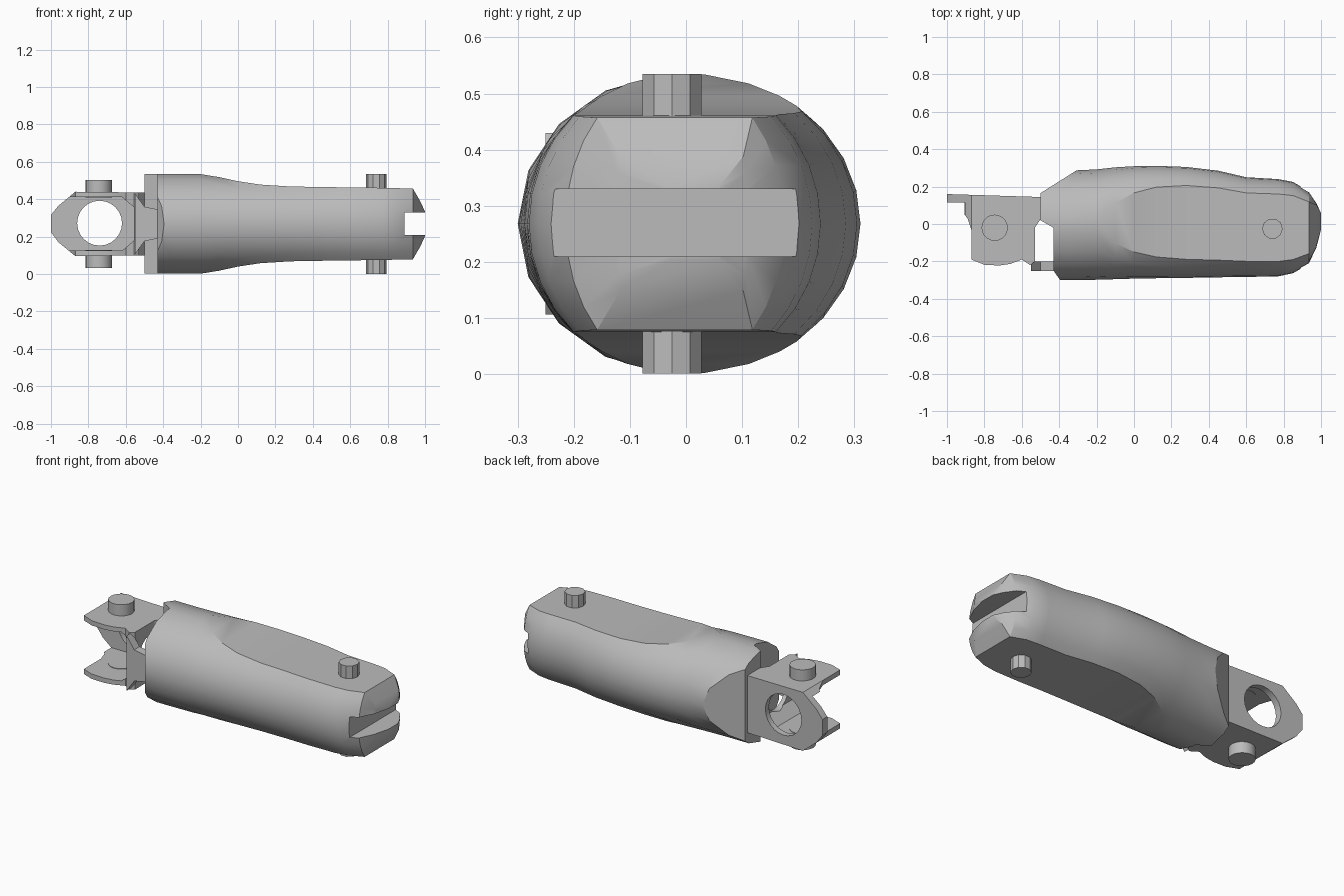
import bpy, bmesh, math
from mathutils import Vector

cube = bpy.data.objects.get("Cube")
if cube:
    bpy.data.objects.remove(cube, do_unlink=True)

MID = 0.268          # height of the long axis
grey = bpy.data.materials.new("plain grey")
grey.use_nodes = True
grey.diffuse_color = (0.5, 0.5, 0.5, 1)
grey.node_tree.nodes["Principled BSDF"].inputs["Base Color"].default_value = (0.5, 0.5, 0.5, 1)


def finish(bm, name):
    bmesh.ops.recalc_face_normals(bm, faces=bm.faces)
    mesh = bpy.data.meshes.new(name)
    bm.to_mesh(mesh)
    bm.free()
    mesh.materials.append(grey)
    ob = bpy.data.objects.new(name, mesh)
    bpy.context.collection.objects.link(ob)
    return ob


def prism(name, outline, lo, hi, axis="z"):
    """Extrude an outline: xy along z, xz along y, or yz along x."""
    place = {"z": lambda a, b, c: (a, b, c),
             "y": lambda a, b, c: (a, c, b),
             "x": lambda a, b, c: (c, a, b)}[axis]
    bm = bmesh.new()
    face = bm.faces.new([bm.verts.new(place(a, b, lo)) for a, b in outline])
    new = bmesh.ops.extrude_face_region(bm, geom=[face])["geom"]
    bmesh.ops.translate(bm, vec=place(0, 0, hi - lo),
                        verts=[v for v in new if isinstance(v, bmesh.types.BMVert)])
    return finish(bm, name)


def circle(a, b, r, n):
    return [(a + r * math.cos(i * math.tau / n), b + r * math.sin(i * math.tau / n))
            for i in range(n)]


def combine(ob, tool, operation="DIFFERENCE"):
    mod = ob.modifiers.new("cut", "BOOLEAN")
    mod.operation, mod.solver, mod.object = operation, "EXACT", tool
    bpy.context.view_layer.objects.active = ob
    bpy.ops.object.modifier_apply(modifier=mod.name)
    bpy.data.objects.remove(tool, do_unlink=True)


def smooth(ob):
    bpy.ops.object.select_all(action="DESELECT")
    ob.select_set(True)
    bpy.context.view_layer.objects.active = ob
    bpy.ops.object.shade_smooth_by_angle(angle=math.radians(28))


# Barrel stations: x, front y, back y, half height of the flattened top and bottom
stations = [
    (-0.5, -0.30, 0.285, 0.266), (-0.35, -0.30, 0.285, 0.266),
    (-0.2, -0.298, 0.292, 0.266), (-0.1, -0.295, 0.303, 0.25),
    (0.0, -0.292, 0.309, 0.228), (0.12, -0.29, 0.311, 0.21),
    (0.28, -0.288, 0.305, 0.2), (0.45, -0.285, 0.285, 0.197),
    (0.6, -0.283, 0.25, 0.195), (0.77, -0.28, 0.24, 0.193),
    (0.85, -0.263, 0.225, 0.191), (0.935, -0.215, 0.175, 0.189),
    (0.975, -0.13, 0.115, 0.12), (1.0, -0.03, 0.06, 0.065),
]
STEPS = 9
bm = bmesh.new()
rings = []
for x, front, back, half in stations:
    centre, radius = (front + back) / 2, (back - front) / 2
    limit = math.asin(min(half / 0.268, 0.995))
    ring = []
    for side in (1, -1):
        for i in range(STEPS):
            t = side * limit * (2 * i / (STEPS - 1) - 1)
            ring.append(bm.verts.new((x, centre + side * radius * math.cos(t),
                                      MID + 0.268 * math.sin(t))))
    rings.append(ring)
count = 2 * STEPS
for a, b in zip(rings, rings[1:]):
    for i in range(count):
        j = (i + 1) % count
        bm.faces.new((a[i], a[j], b[j], b[i]))
bm.faces.new(rings[0])
bm.faces.new(rings[-1])

# Slanted cuts on the back and front corners of the clevis end
for point, normal in (((-0.5, 0.165, 0), (-0.12, 0.19, 0)),
                      ((-0.43, -0.25, 0), (-0.05, -0.035, 0))):
    bmesh.ops.bisect_plane(bm, geom=bm.verts[:] + bm.edges[:] + bm.faces[:],
                           plane_co=point, plane_no=Vector(normal).normalized(),
                           clear_outer=True)
    bmesh.ops.holes_fill(bm, edges=[e for e in bm.edges if e.is_boundary], sides=0)
barrel = finish(bm, "barrel")

# Step in the clevis end and slot in the rounded end
combine(barrel, prism("step_cutter", [(-0.6, 0.02), (-0.5, 0.02), (-0.43, -0.02),
                                      (-0.43, -0.4), (-0.6, -0.4)], -0.1, 0.7))
combine(barrel, prism("slot_cutter", [(0.89, 0.21), (1.1, 0.21), (1.1, 0.33), (0.89, 0.33)],
                      -0.5, 0.5, "y"))
smooth(barrel)

# Clevis: plan outline trimmed by a pointed side outline
clevis = prism("clevis", [(-1, 0.16), (-0.46, 0.143), (-0.46, 0.025), (-0.5, 0.025),
                          (-0.53, -0.02), (-0.53, -0.2), (-0.555, -0.22), (-0.6, -0.19),
                          (-0.66, -0.213), (-0.72, -0.222), (-0.8, -0.218), (-0.87, -0.19),
                          (-0.87, -0.03), (-0.89, 0.03), (-0.93, 0.08), (-1, 0.105)], 0, 0.6)
combine(clevis, prism("side_trim", [(-1.001, 0.225), (-1.001, 0.315), (-0.96, 0.365),
                                    (-0.87, 0.44), (-0.45, 0.435), (-0.45, 0.1),
                                    (-0.87, 0.096), (-0.96, 0.17)], -0.4, 0.4, "y"),
        "INTERSECT")
combine(clevis, prism("cavity_cutter", [(-1.1, 0.125), (-0.62, 0.125), (-0.555, 0.18),
                                        (-0.555, 0.356), (-0.62, 0.411), (-1.1, 0.411)],
                      -0.5, 0.115, "y"))
combine(clevis, prism("eye_cutter", circle(-0.74, MID + 0.004, 0.12, 24), -0.5, 0.5, "y"))
combine(clevis, prism("web_cutter", circle(-0.06, MID, 0.1, 16), -0.7, -0.515, "x"))
smooth(clevis)

# Tapered strut joining the clevis to the front of the barrel
prism("strut", [(-0.55, 0.43), (-0.5, 0.36), (-0.4, 0.34), (-0.34, MID),
                (-0.4, 0.196), (-0.5, 0.176), (-0.55, 0.106)], -0.25, -0.2, "y")

# Pivot pins above and below at both ends
for end, x, y, r, inner, outer, sides in (("clevis", -0.745, -0.02, 0.07, 0.14, 0.236, 20),
                                          ("barrel", 0.74, -0.025, 0.055, 0.15, 0.267, 10)):
    for level, s in (("upper", 1), ("lower", -1)):
        lo, hi = sorted((MID + s * inner, MID + s * outer))
        smooth(prism(f"{level}_{end}_pin", circle(x, y, r, sides), lo, hi))
